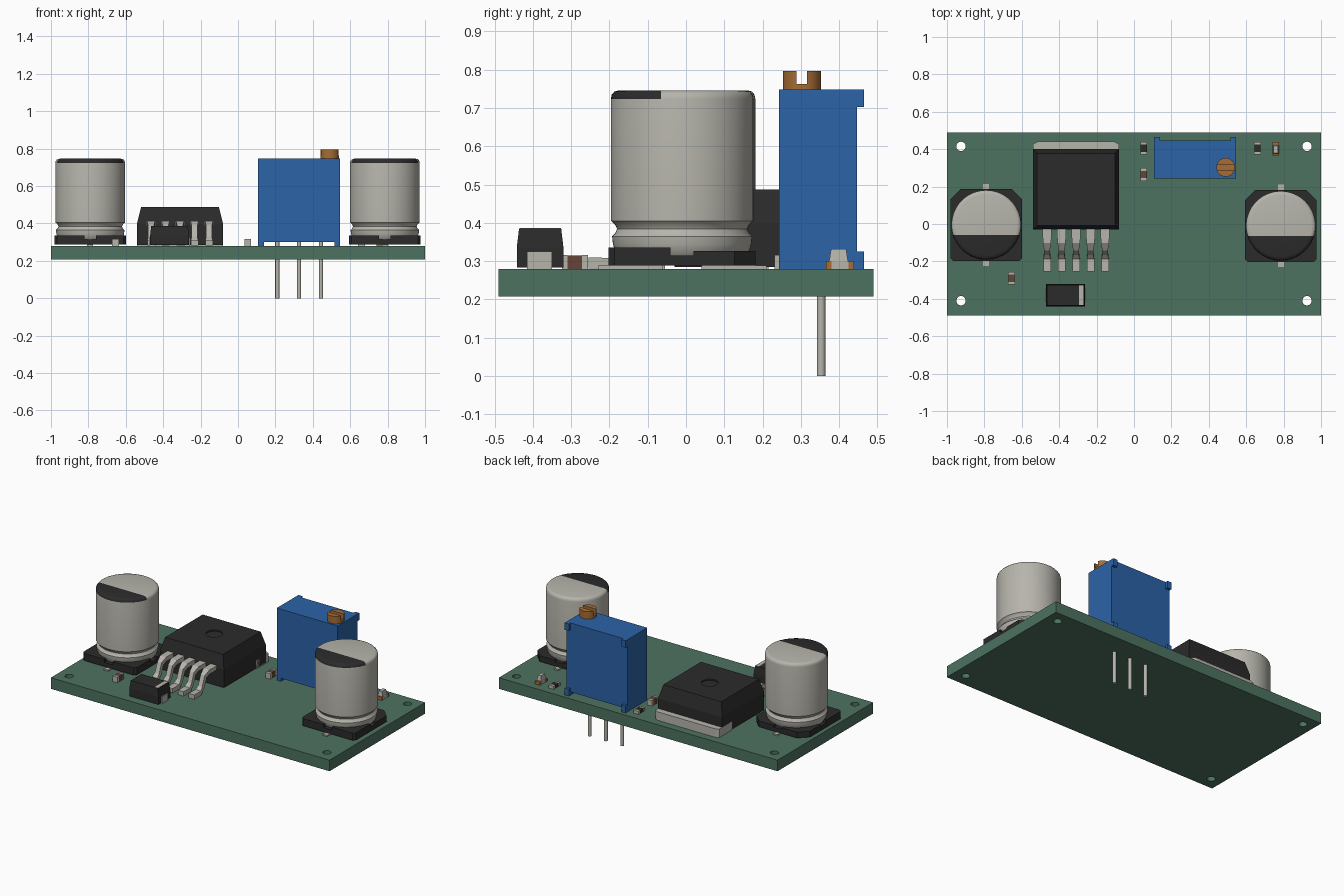
import bpy, bmesh
from math import cos, sin, pi, radians
from mathutils import Vector

if "Cube" in bpy.data.objects:
    bpy.data.objects.remove(bpy.data.objects["Cube"])


def material(name, rgb):
    m = bpy.data.materials.new(name)
    m.diffuse_color = (*rgb, 1)
    m.use_nodes = True
    m.node_tree.nodes["Principled BSDF"].inputs["Base Color"].default_value = m.diffuse_color
    return m


GREEN = material("board_green", (0.075, 0.17, 0.118))
DARK = material("dark_plastic", (0.024, 0.024, 0.025))
BLUE = material("blue_plastic", (0.024, 0.125, 0.39))
BRASS = material("brass", (0.38, 0.15, 0.035))
BROWN = material("ceramic_brown", (0.13, 0.06, 0.04))
METAL = material("metal", (0.47, 0.46, 0.41))
TOP = 0.28  # upper surface of the board


def finish(name, bm, mat, smooth=False):
    bmesh.ops.recalc_face_normals(bm, faces=bm.faces)
    me = bpy.data.meshes.new(name)
    bm.to_mesh(me)
    bm.free()
    me.materials.append(mat)
    ob = bpy.data.objects.new(name, me)
    bpy.context.collection.objects.link(ob)
    if smooth:
        bpy.ops.object.select_all(action='DESELECT')
        ob.select_set(True)
        bpy.context.view_layer.objects.active = ob
        bpy.ops.object.shade_smooth_by_angle(angle=radians(35))
    return ob


def skin(bm, rings):
    """Join rings of points into a closed solid with end caps."""
    vs = [[bm.verts.new(p) for p in r] for r in rings]
    n = len(vs[0])
    for a, b in zip(vs, vs[1:]):
        for i in range(n):
            j = (i + 1) % n
            bm.faces.new((a[i], a[j], b[j], b[i]))
    bm.faces.new(vs[0][::-1])
    bm.faces.new(vs[-1])


def loft(name, rings, mat, smooth=False):
    bm = bmesh.new()
    skin(bm, rings)
    return finish(name, bm, mat, smooth)


def rect(x0, x1, y0, y1, z, inset=0):
    i = inset
    return [(x0 + i, y0 + i, z), (x1 - i, y0 + i, z), (x1 - i, y1 - i, z), (x0 + i, y1 - i, z)]


def boxes(name, items, mat):
    bm = bmesh.new()
    for x0, x1, y0, y1, z0, z1 in items:
        skin(bm, [rect(x0, x1, y0, y1, z0), rect(x0, x1, y0, y1, z1)])
    return finish(name, bm, mat)


def circle(x, y, z, r, n=32):
    return [(x + r * cos(2 * pi * i / n), y + r * sin(2 * pi * i / n), z) for i in range(n)]


def prism(name, pts, z0, z1, mat):
    return loft(name, [[(x, y, z) for x, y in pts] for z in (z0, z1)], mat)


def cut(ob, cutter):
    cutter.hide_render = True
    mod = ob.modifiers.new("cut", 'BOOLEAN')
    mod.operation = 'DIFFERENCE'
    mod.solver = 'EXACT'
    mod.object = cutter
    bpy.context.view_layer.objects.active = ob
    bpy.ops.object.modifier_apply(modifier=mod.name)
    bpy.data.objects.remove(cutter)


# circuit board with four mounting holes
board = boxes("circuit_board", [(-1, 1, -0.49, 0.49, 0.208, TOP)], GREEN)
for hx in (-0.925, 0.925):
    for hy in (-0.41, 0.415):
        cut(board, loft("hole_cutter", [circle(hx, hy, 0.1, 0.025, 24), circle(hx, hy, 0.4, 0.025, 24)], GREEN))


def capacitor(side, cx, cy):
    # base slab with two large and two small corner chamfers
    h, c, s = 0.192, 0.055, 0.015
    outline = [(-h, -h + s), (-h + s, -h), (h - s, -h), (h, -h + s), (h, h - c), (h - c, h), (-h + c, h), (-h, h - c)]
    prism(side + "_capacitor_base", [(cx + x, cy + y) for x, y in outline], 0.288, 0.315, DARK)
    # raised corners of the base
    for sx in (-1, 1):
        for sy, ch, z in ((-1, s, 0.335), (1, c, 0.326)):
            corner = [(0.03, 0.03), (h, 0.03), (h, h - ch), (h - ch, h), (0.03, h)]
            prism(side + "_capacitor_base_corner", [(cx + sx * x, cy + sy * y) for x, y in corner], 0.314, z, DARK)
    # terminals
    boxes(side + "_capacitor_terminals", [(cx - 0.016, cx + 0.016, cy + a, cy + b, TOP, 0.288)
                                          for a, b in ((-0.22, -0.05), (0.05, 0.22))], METAL)
    # aluminium can, lathed profile with a crimp groove
    prof = [(0.165, 0.312), (0.175, 0.325), (0.181, 0.345), (0.183, 0.365), (0.175, 0.373), (0.17, 0.384),
            (0.175, 0.395), (0.186, 0.405), (0.186, 0.724), (0.184, 0.735), (0.177, 0.743), (0.165, 0.746)]
    bm = bmesh.new()
    skin(bm, [circle(cx, cy, z, r, 64) for r, z in prof])
    # dark polarity segment on the top
    tops = [f for f in bm.faces if f.calc_center_median().z > 0.724]
    geom = tops + list({e for f in tops for e in f.edges}) + list({v for f in tops for v in f.verts})
    edge = cy - 0.055
    bmesh.ops.bisect_plane(bm, geom=geom, dist=1e-6, plane_co=Vector((0, edge, 0)), plane_no=Vector((0, 1, 0)))
    for f in bm.faces:
        m = f.calc_center_median()
        if m.z > 0.724 and m.y < edge:
            f.material_index = 1
    finish(side + "_capacitor_can", bm, METAL, True).data.materials.append(DARK)


capacitor("left", -0.79, -0.005)
capacitor("right", 0.785, -0.01)

# regulator package with dimple
body = (-0.54, -0.08, -0.03, 0.4)
reg = loft("regulator_body", [rect(*body, 0.285), rect(*body, 0.4), rect(*body, 0.487, 0.022)], DARK)
cut(reg, loft("dimple_cutter", [circle(-0.31, 0.2, 0.479, 0.05), circle(-0.31, 0.2, 0.52, 0.05)], DARK))
# heat tab
prism("regulator_heat_tab", [(-0.54, 0.3), (-0.08, 0.3), (-0.08, 0.428), (-0.105, 0.44),
                             (-0.515, 0.44), (-0.54, 0.428)], TOP, 0.335, METAL)
# five bent leads: (y, z bottom, z top, half width)
lead = [(0.0, 0.385, 0.415, 0.022), (-0.115, 0.385, 0.415, 0.022), (-0.135, 0.382, 0.413, 0.015),
        (-0.15, 0.37, 0.404, 0.015)]
for i in range(5):
    x = -0.465 + i * 0.0775
    path = [(0.0, 0.4, 0, 1, 0.023), (-0.07, 0.4, 0, 1, 0.023), (-0.1, 0.4, 0.2, 0.98, 0.022),
            (-0.13, 0.38, 0.75, 0.66, 0.015), (-0.155, 0.32, 0.75, 0.66, 0.015),
            (-0.185, 0.295, 0.2, 0.98, 0.02), (-0.255, 0.295, 0, 1, 0.02)]
    loft("regulator_lead", [[(x + s * w, y - t * ny * 0.014, z + t * nz * 0.014)
                             for s, t in ((-1, -1), (1, -1), (1, 1), (-1, 1))]
                            for y, z, ny, nz, w in path], METAL)

# diode with end leads and polarity band
d = (-0.47, -0.262, -0.442, -0.32)
loft("diode_body", [rect(*d, 0.284), rect(*d, 0.335), rect(*d, 0.385, 0.006)], DARK)
boxes("diode_leads", [(-0.476, -0.44, -0.415, -0.35, TOP, 0.325), (-0.29, -0.256, -0.415, -0.35, TOP, 0.325)], METAL)
boxes("diode_band", [(-0.295, -0.27, -0.434, -0.327, 0.38, 0.3865)], METAL)


def chip(name, x, y, height, mat, end_mat=METAL, half=0.034, w=0.018):
    # small surface-mount part: coloured middle, metal ends
    z = TOP + height
    boxes(name + "_body", [(x - w + 0.001, x + w - 0.001, y - half + 0.014, y + half - 0.014, TOP, z - 0.001)], mat)
    boxes(name + "_ends", [(x - w, x + w, y - half, y - half + 0.015, TOP, z),
                           (x - w, x + w, y + half - 0.015, y + half, TOP, z)], end_mat)


chip("left_ceramic_capacitor", -0.655, -0.29, 0.036, BROWN)
chip("middle_ceramic_capacitor", 0.052, 0.265, 0.036, BROWN)
chip("middle_resistor", 0.052, 0.405, 0.02, DARK)
chip("right_resistor", 0.66, 0.405, 0.02, DARK)
# indicator light
chip("indicator_light", 0.758, 0.402, 0.02, METAL, BRASS, 0.037)
lens = (0.741, 0.775, 0.373, 0.424)
loft("indicator_lens", [rect(*lens, 0.295), rect(*lens, 0.332, 0.006)], METAL)

# trimmer potentiometer body with bottom feet and rear corner nubs
x0, x1, y0, y1 = 0.108, 0.545, 0.243, 0.447
boxes("trimmer_body", [(x0, x1, y0, y1, 0.3, 0.748)], BLUE)
for a, b in ((x0, x0 + 0.03), (x1 - 0.03, x1)):
    boxes("trimmer_foot", [(a, b, y0, y1, TOP, 0.3)], BLUE)
    boxes("trimmer_nubs", [(a, b, y1, 0.465, TOP, 0.325), (a, b, y1, 0.465, 0.703, 0.748)], BLUE)
# slotted adjusting screw
sx, sy = 0.49, 0.303
screw = loft("trimmer_screw", [circle(sx, sy, z, 0.05) for z in (0.74, 0.796)], BRASS, True)
cut(screw, boxes("slot_cutter", [(sx - 0.1, sx + 0.1, sy - 0.015, sy + 0.013, 0.762, 0.85)], BRASS))
# trimmer pins through the board
for px in (0.21, 0.327, 0.444):
    loft("trimmer_pin", [circle(px, 0.353, z, 0.011, 16) for z in (0, 0.31)], METAL, True)
